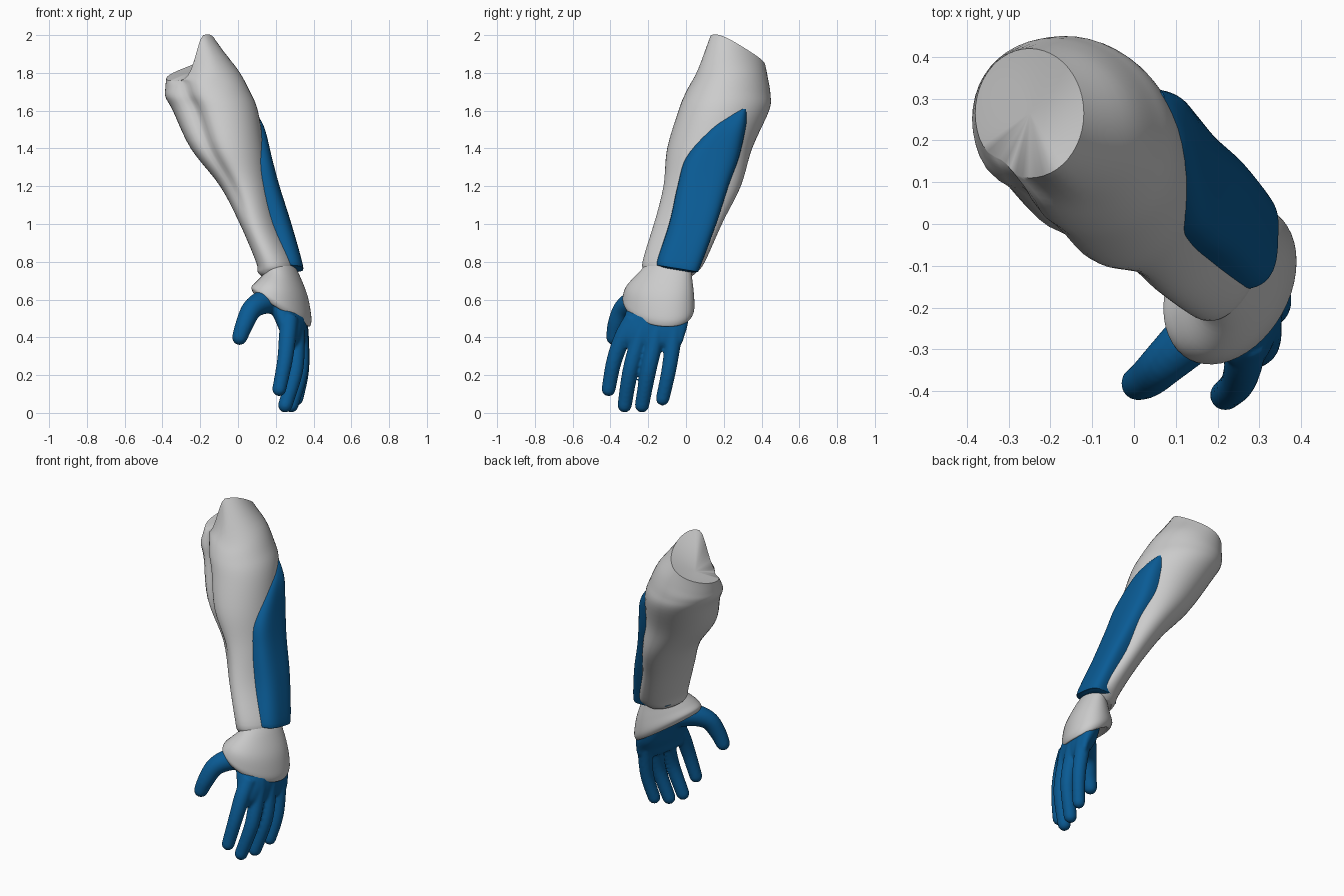
import bpy, bmesh
from math import sin, cos, pi, exp, radians, copysign
from mathutils import Vector

SIDES = 48


def ring(z, cx, cy, ax, ay, phi=0.0, dent=0.0, tx=0.0, ty=0.0, p=1.0):
    """Sheared, tilted super-ellipse with an optional crease on the inner side."""
    pts = []
    for i in range(SIDES):
        t = 2 * pi * i / SIDES
        k = 1 - dent * exp(-((t - radians(236)) / 0.27) ** 2)
        c, s = cos(t), sin(t + phi)
        dx = k * ax * copysign(abs(c) ** p, c)
        dy = k * ay * copysign(abs(s) ** p, s)
        pts.append(Vector((cx + dx, cy + dy, z + tx * dx + ty * dy)))
    return pts


def spline(rows, steps):
    """Catmull-Rom through a list of vector lists."""
    out = []
    n = len(rows)
    for i in range(n - 1):
        a, b, c, d = rows[max(i - 1, 0)], rows[i], rows[i + 1], rows[min(i + 2, n - 1)]
        for j in range(steps):
            u = j / steps
            out.append([q + 0.5 * u * (r - o + u * (2 * o - 5 * q + 4 * r - s
                        + u * (3 * (q - r) + s - o))) for o, q, r, s in zip(a, b, c, d)])
    out.append(rows[-1])
    return out


def loft(bm, rows, steps=5, sink=0.0):
    loops = [[bm.verts.new(v) for v in r] for r in spline(rows, steps)]
    for a, b in zip(loops, loops[1:]):
        for i in range(len(a)):
            j = (i + 1) % len(a)
            bm.faces.new((a[i], a[j], b[j], b[i]))
    for lp, drop in ((loops[0], 0), (loops[-1], sink)):
        mid = sum((v.co for v in lp), Vector()) / len(lp)
        m = bm.verts.new(mid - Vector((0, 0, drop)))
        for i in range(len(lp)):
            bm.faces.new((lp[i], lp[(i + 1) % len(lp)], m))


def tube(bm, path):
    """Round finger along (x, y, z, radius) points with a domed tip."""
    pts = [p[0] for p in spline([[Vector(p)] for p in path], 5)]
    last = pts[-1]
    d = (last - pts[-2]).to_3d().normalized()
    for a in (25, 50, 70, 85):
        c = last.to_3d() + d * last.w * sin(radians(a))
        pts.append(Vector((*c, last.w * cos(radians(a)))))
    rows = []
    for i, p in enumerate(pts):
        t = (pts[min(i + 1, len(pts) - 1)] - pts[max(i - 1, 0)]).to_3d().normalized()
        u = t.cross(Vector((0, 1, 0))).normalized()
        v = t.cross(u)
        rows.append([p.to_3d() + p.w * (u * cos(2 * pi * k / 20) + v * sin(2 * pi * k / 20))
                     for k in range(20)])
    loft(bm, rows, 1)


def finish(name, bm, mat=None):
    bmesh.ops.recalc_face_normals(bm, faces=bm.faces)
    me = bpy.data.meshes.new(name)
    bm.to_mesh(me)
    bm.free()
    ob = bpy.data.objects.new(name, me)
    bpy.context.collection.objects.link(ob)
    if mat:
        me.materials.append(mat)
    bpy.ops.object.select_all(action='DESELECT')
    bpy.context.view_layer.objects.active = ob
    ob.select_set(True)
    bpy.ops.object.shade_smooth_by_angle(angle=radians(40))
    return ob


blue = bpy.data.materials.new("blue")
blue.diffuse_color = (0.003, 0.105, 0.3, 1)

# forearm, ending in a slanted elbow rim
rows = [ring(*r) for r in (
    (0.72, 0.20, -0.085, 0.07, 0.11, 0.25),
    (0.745, 0.20, -0.08, 0.095, 0.137, 0.25),
    (0.80, 0.20, -0.065, 0.105, 0.165, 0.25),
    (1.0, 0.115, 0.01, 0.105, 0.18, 0.25),
    (1.2, 0.04, 0.085, 0.135, 0.205, 0.1, 0.08),
    (1.4, -0.055, 0.125, 0.195, 0.225, 0, 0.17),
    (1.6, -0.12, 0.2, 0.225, 0.24, -0.1, 0.22),
    (1.69, -0.162, 0.222, 0.222, 0.225, -0.1, 0.21, 0.08),
    (1.77, -0.195, 0.24, 0.19, 0.195, -0.1, 0.18, 0.28))]
rim = ring(1.80, -0.25, 0.265, 0.13, 0.155, 0, 0.12)
for i, v in enumerate(rim):
    t = 2 * pi * i / SIDES
    d = (t - radians(300) + pi / 2) % (2 * pi) - pi / 2
    v.z += 0.03 * cos(t) + 0.03 * sin(t) + 0.21 * exp(-(d / (0.42 if d < 0 else 1.5)) ** 2)
rows.append(rim)
bm = bmesh.new()
loft(bm, rows, sink=0.05)
finish("forearm", bm)

# blue plate on the outer side of the forearm: z, outer x, y from, y to, shear
rows = []
for z, xo, y0, y1, phi in ((0.755, 0.3, -0.12, 0.03, 0.2), (0.762, 0.333, -0.145, 0.06, 0.2),
                           (0.79, 0.343, -0.155, 0.075, 0.2), (1.0, 0.283, -0.09, 0.16, 0.1),
                           (1.2, 0.22, -0.045, 0.225, 0), (1.35, 0.18, 0.0, 0.28, -0.1),
                           (1.5, 0.143, 0.12, 0.315, -0.1), (1.57, 0.107, 0.21, 0.325, -0.1),
                           (1.61, 0.072, 0.28, 0.325, 0)):
    rows.append(ring(z, xo - 0.09, (y0 + y1) / 2, 0.09, (y1 - y0) / 2, phi, 0, 0,
                     -0.15 if z < 0.9 else 0, 0.65))
bm = bmesh.new()
loft(bm, rows)
finish("forearm_plate", bm, blue)

# flared wrist cuff
bm = bmesh.new()
loft(bm, [ring(*r) for r in (
    (0.79, 0.215, -0.09, 0.08, 0.12, 0.25),
    (0.74, 0.235, -0.11, 0.09, 0.14, 0.3, 0, -0.1),
    (0.66, 0.235, -0.137, 0.133, 0.177, 0.3, 0, -0.3),
    (0.59, 0.23, -0.145, 0.158, 0.19, 0.3, 0, -0.5),
    (0.557, 0.23, -0.147, 0.155, 0.184, 0.3, 0, -0.58),
    (0.543, 0.23, -0.147, 0.143, 0.168, 0.3, 0, -0.6),
    (0.555, 0.23, -0.145, 0.12, 0.14, 0.3, 0, -0.6))])
finish("wrist_cuff", bm)

# gloved hand: palm, four fingers and thumb fused together
bm = bmesh.new()
loft(bm, [ring(*r) for r in (
    (0.65, 0.22, -0.14, 0.08, 0.12, 0.4),
    (0.55, 0.265, -0.15, 0.095, 0.162, 0.4),
    (0.47, 0.287, -0.165, 0.082, 0.175, 0.45, 0, 0, 0, 0.85),
    (0.41, 0.3, -0.185, 0.071, 0.178, 0.6, 0, 0, 0, 0.85),
    (0.37, 0.303, -0.19, 0.062, 0.17, 0.7, 0, 0, 0, 0.85),
    (0.345, 0.302, -0.195, 0.04, 0.145, 0.7))])
for path in (
    [(0.27, -0.275, 0.5, 0.05), (0.262, -0.335, 0.4, 0.046), (0.247, -0.382, 0.27, 0.041), (0.218, -0.41, 0.125, 0.037)],
    [(0.30, -0.21, 0.5, 0.05), (0.308, -0.25, 0.38, 0.046), (0.302, -0.295, 0.22, 0.042), (0.25, -0.325, 0.04, 0.038)],
    [(0.31, -0.135, 0.5, 0.05), (0.328, -0.165, 0.38, 0.046), (0.33, -0.2, 0.22, 0.042), (0.282, -0.233, 0.04, 0.038)],
    [(0.32, -0.055, 0.5, 0.048), (0.334, -0.068, 0.38, 0.043), (0.337, -0.092, 0.22, 0.039), (0.31, -0.124, 0.075, 0.036)],
    [(0.22, -0.2, 0.59, 0.075), (0.145, -0.265, 0.59, 0.066), (0.075, -0.33, 0.55, 0.055),
     (0.035, -0.367, 0.47, 0.048), (0.009, -0.382, 0.4, 0.041)],
):
    tube(bm, path)
hand = finish("hand", bm, blue)
fuse = hand.modifiers.new("fuse", 'REMESH')
fuse.mode = 'VOXEL'
fuse.voxel_size = 0.008
fuse.use_smooth_shade = True
soft = hand.modifiers.new("soften", 'SMOOTH')
soft.factor = 0.5
soft.iterations = 5
